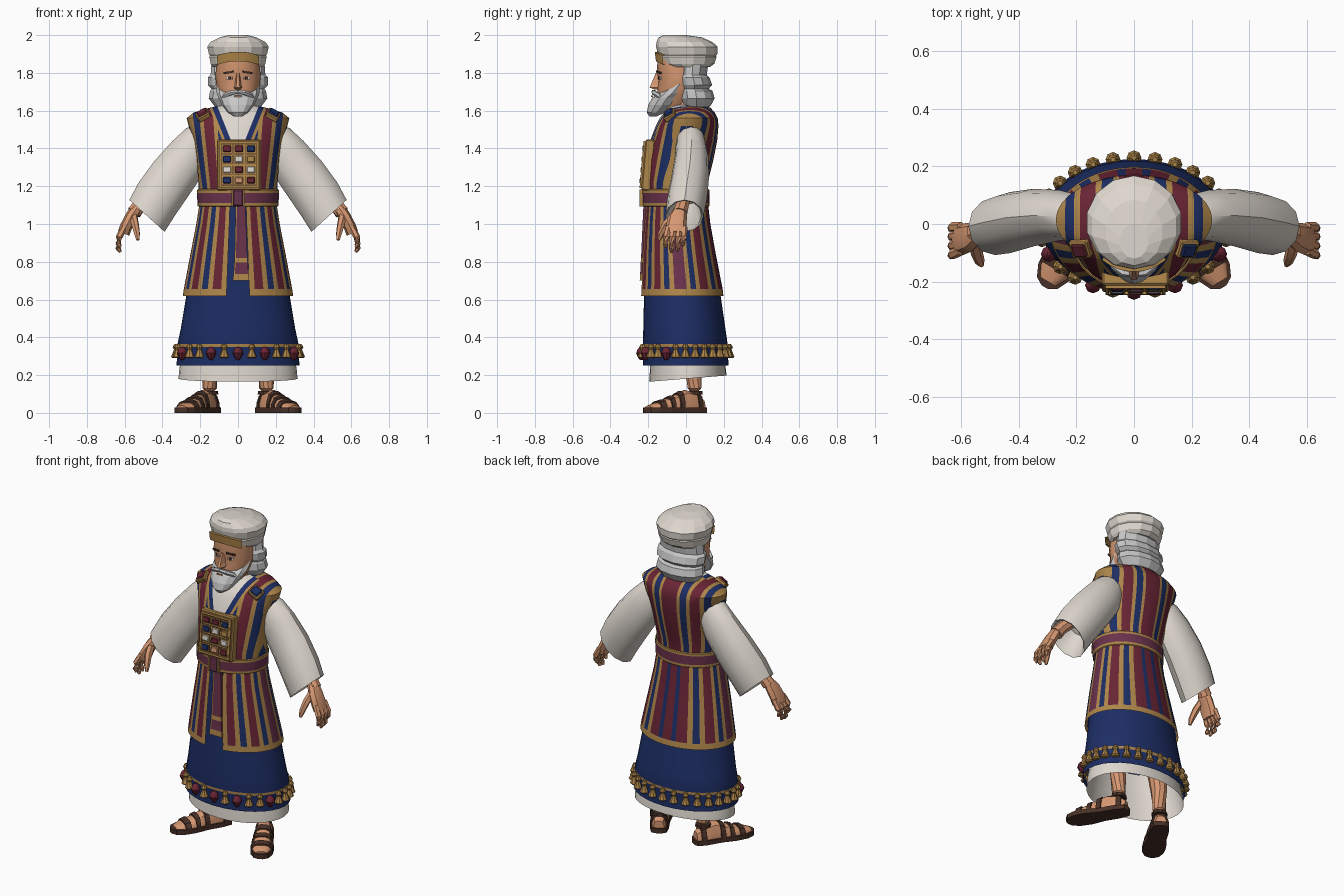
import bpy, bmesh, math
from mathutils import Vector as V, Matrix

if "Cube" in bpy.data.objects:
    bpy.data.objects.remove(bpy.data.objects["Cube"])

def mat(name, r, g, b):
    m = bpy.data.materials.new(name)
    m.diffuse_color = (r, g, b, 1)
    m.use_nodes = True
    m.node_tree.nodes["Principled BSDF"].inputs["Base Color"].default_value = m.diffuse_color
    return m

COL = dict(W=mat("linen", .73, .68, .62), H=mat("grey_hair", .57, .57, .57),
           S=mat("skin", .67, .31, .165), G=mat("gold", .43, .24, .07),
           B=mat("blue", .012, .027, .13), M=mat("maroon", .14, .018, .035),
           P=mat("purple", .14, .032, .07), D=mat("leather", .065, .03, .02))

def finish(name, bm, keys, rule=None, smooth=True, cuts=()):
    """Cut along planes, colour faces by rule(centre) and make the object."""
    for co, no in cuts:
        bmesh.ops.bisect_plane(bm, geom=bm.verts[:] + bm.edges[:] + bm.faces[:],
                               plane_co=co, plane_no=no, dist=1e-5)
    bmesh.ops.recalc_face_normals(bm, faces=bm.faces[:])
    if rule:
        for f in bm.faces:
            f.material_index = keys.index(rule(f.calc_center_median()))
    me = bpy.data.meshes.new(name)
    bm.to_mesh(me)
    bm.free()
    for k in keys:
        me.materials.append(COL[k])
    ob = bpy.data.objects.new(name, me)
    bpy.context.collection.objects.link(ob)
    if smooth:
        bpy.ops.object.select_all(action='DESELECT')
        ob.select_set(True)
        bpy.context.view_layer.objects.active = ob
        bpy.ops.object.shade_smooth_by_angle(angle=math.radians(35))
    return ob

def skin(name, rings, keys, rule=None, closed=True, caps=True, smooth=True, cuts=()):
    """Join rings of points with quads."""
    bm = bmesh.new()
    vs = [[bm.verts.new(p) for p in r] for r in rings]
    n = len(vs[0])
    for a, b in zip(vs, vs[1:]):
        for i in range(n if closed else n - 1):
            j = (i + 1) % n
            bm.faces.new((a[i], a[j], b[j], b[i]))
    if caps:
        bm.faces.new(vs[0])
        bm.faces.new(vs[-1])
    return finish(name, bm, keys, rule, smooth, cuts)

def loft(name, prof, keys, rule=None, angles=None, n=32, **kw):
    """Horizontal ellipses from (z, half width, front y, back y); angle 0 is the front."""
    angles = angles or [2 * math.pi * i / n for i in range(n)]
    rings = [[V((rx * math.sin(a), (y0 + y1) / 2 - (y1 - y0) / 2 * math.cos(a), z))
              for a in angles] for z, rx, y0, y1 in prof]
    return skin(name, rings, keys, rule, **kw)

def tube(name, pts, key, n=8, **kw):
    """Round tube along (x, y, z, radius) points."""
    rings = []
    for i, p in enumerate(pts):
        d = V(pts[min(i + 1, len(pts) - 1)][:3]) - V(pts[max(i - 1, 0)][:3])
        q = d.to_track_quat('Z', 'Y')
        rings.append([V(p[:3]) + q @ V((p[3] * math.cos(t), p[3] * math.sin(t), 0))
                      for t in (2 * math.pi * k / n for k in range(n))])
    return skin(name, rings, [key], **kw)

def box(name, c, size, key, rot=(0, 0, 0), bevel=0.0):
    bm = bmesh.new()
    bmesh.ops.create_cube(bm, size=1, matrix=Matrix.Diagonal((*size, 1)))
    if bevel:
        bmesh.ops.bevel(bm, geom=bm.edges[:], offset=bevel, segments=1, affect='EDGES')
    ob = finish(name, bm, [key], smooth=False)
    ob.location, ob.rotation_euler = c, rot
    return ob

# --- under-robe hem (a little higher at the back) and blue robe
hem = loft("linen_hem", [(.17, .315, -.195, .215), (.24, .31, -.19, .21), (.45, .26, -.18, .18)], ["W"], caps=False)
for v in hem.data.vertices:
    if v.co.z < .2:
        v.co.z += .08 * (v.co.y + .195) - .005
loft("blue_robe", [(.252, .326, -.228, .226), (.35, .318, -.226, .218), (.366, .32, -.228, .22),
                   (.45, .302, -.226, .208), (.63, .272, -.222, .182), (.88, .225, -.213, .14),
                   (1.12, .19, -.2, .105)], ["B", "G"],
     lambda c: "G" if .35 < c.z < .366 else "B", caps=False)

# --- bells and pomegranates round the hem
COUNT = 28
for i in range(COUNT):
    a = 2 * math.pi * i / COUNT
    x, y = .328 * math.sin(a), -.003 - .233 * math.cos(a)
    if min(i, COUNT - i) in (0, 2, 5):
        tube("pomegranate", [(x, y, .35, .006), (x, y, .338, .02), (x, y, .316, .028),
                             (x, y, .293, .018), (x, y, .28, .008)], "M")
    else:
        tube("bell", [(x, y, .366, .008), (x, y, .347, .018), (x, y, .335, .011),
                      (x, y, .297, .026), (x, y, .29, .018)], "G")

# --- striped apron skirt, open at the front
stripes = [(6, "G"), (10, "M"), (6, "G"), (8, "B"), (6, "G"), (11, "M"), (6, "G"), (8, "B"), (7, "G"), (17, "P"),
           (6, "G"), (8, "B"), (6, "G"), (14, "M"), (7, "G"), (9, "B"), (7, "G"), (14, "M"), (6, "B"), (6, "M")]
half, cols = [12], []
for w, k in stripes:
    steps = math.ceil(w / 8)
    for _ in range(steps):
        half.append(half[-1] + w / steps)
        cols.append(k)
angles = [math.radians(a) for a in half + [360 - a for a in reversed(half[:-1])]]
apron = [(.62, .292, -.242, .198), (.655, .287, -.24, .194), (.85, .25, -.231, .156),
         (1.0, .221, -.222, .129), (1.12, .202, -.212, .115)]
ob = loft("apron_skirt", apron, ["G", "M", "B", "P"], angles=angles, closed=False, caps=False)
per_row = len(angles) - 1
both = cols + cols[::-1]
for i, p in enumerate(ob.data.polygons):
    p.material_index = "GMBP".index("G" if i < per_row else both[i % per_row])

# --- vest with stripes running over the shoulders and a V neck
BANDS = ((.2, "M"), (.27, "G"), (.42, "B"), (.5, "G"), (.7, "M"), (.78, "G"), (.9, "B"), (.975, "G"))
def vest_rule(c):
    s = abs(c.x) / (1 + .7 * (c.z - 1.2)) / .21
    v = abs(c.x) - .4 * (c.z - 1.35)
    if c.y < 0 and c.z > 1.36:
        for lim, k in ((0, "W"), (.03, "B"), (.046, "G")):
            if v < lim:
                return k
    for lim, k in BANDS:
        if s < lim:
            return k
    return "B" if c.z < 1.5 else "G"
cuts = []
for s in (1, -1):
    cuts += [(V((s * .21 * b, 0, 1.2)), V((s, 0, -.7 * .21 * b))) for b, _ in BANDS]
    cuts += [(V((s * d, 0, 1.35)), V((s, 0, -.4))) for d in (0, .03, .046)]
cuts.append((V((0, 0, 0)), V((0, 1, 0))))
loft("vest", [(1.12, .205, -.212, .11), (1.22, .21, -.222, .115), (1.34, .218, -.212, .145), (1.44, .235, -.19, .165),
              (1.52, .262, -.16, .172), (1.56, .272, -.14, .168), (1.59, .235, -.115, .152),
              (1.615, .15, -.095, .13), (1.63, .08, -.08, .09)], list("WBGMP"), vest_rule, cuts=cuts)

# --- belt, knot and hanging sash
loft("belt", [(1.092, .209, -.224, .121), (1.096, .214, -.229, .125), (1.111, .215, -.23, .125), (1.165, .217, -.232, .125),
              (1.18, .217, -.232, .125), (1.184, .212, -.227, .119)],
     ["P", "G"], lambda c: "P" if 1.111 < c.z < 1.165 else "G", caps=False)
box("belt_knot", (0, -.234, 1.138), (.055, .02, .088), "P", bevel=.006)
for x in (-.03, .03):
    box("knot_edge", (x, -.234, 1.138), (.008, .022, .09), "G")
sash = [(1.11, -.012, .038, -.225), (.82, -.018, .05, -.238), (.795, -.02, .052, -.24),
        (.76, -.022, .054, -.241), (.735, -.024, .056, -.243), (.7, -.028, .06, -.245)]
skin("sash", [[V((a, y, z)), V((a + .007, y, z)), V((b, y, z)), V((b, y + .02, z)), V((a, y + .02, z))] for z, a, b, y in sash],
     ["P", "G"], lambda c: "G" if .795 < c.z < .82 or c.z < .735 or c.x < -.003 else "P", smooth=False)

# --- breastplate with twelve stones
TILT = Matrix.Rotation(-.09, 4, 'X')
def on_plate(x, y, z):
    return V((.005, -.2, 1.312)) + TILT @ V((x, y, z))
R = (-.09, 0, 0)
box("breastplate", on_plate(0, 0, 0), (.232, .05, .27), "G", R, .006)
for x in (-.098, .098):
    box("plate_rim", on_plate(x, -.026, 0), (.012, .018, .24), "G", R)
for z in (-.118, .118):
    box("plate_rim", on_plate(0, -.026, z), (.208, .018, .012), "G", R)
for r, row in enumerate(("MMB", "BWG", "WMW", "BSM")):
    for c, k in enumerate(row):
        x, z = (c - 1) * .063, (1.5 - r) * .056
        box("stone_shadow_gap", on_plate(x, -.025, z), (.056, .004, .049), "D", R)
        box("stone_setting", on_plate(x, -.028, z), (.052, .008, .045), "G", R)
        box("stone", on_plate(x, -.032, z), (.043, .012, .034), k, R, .004)

# --- arms and feet, mirrored
for s in (1, -1):
    side = "right" if s > 0 else "left"
    box("shoulder_setting_" + side, (s * .185, -.085, 1.577), (.072, .066, .03), "G", (.55, s * .5, 0), .005)
    box("shoulder_stone_" + side, (s * .188, -.09, 1.586), (.054, .05, .026), "B" if s > 0 else "M", (.55, s * .5, 0), .006)
    # wide sleeve with a hollow cuff: x, y, z, in-plane radius, y radius
    rows = [(.17, .025, 1.48, .07, .06), (.2, .025, 1.44, .10, .078), (.26, .03, 1.36, .118, .088), (.35, .022, 1.245, .128, .1),
            (.43, .005, 1.132, .13, .106), (.482, -.008, 1.043, .126, .1), (.478, -.008, 1.048, .114, .09), (.42, .005, 1.15, .07, .06)]
    skin("sleeve_" + side, [[V((s * (x + .74 * h * math.cos(t)), y + w * math.sin(t), z + .67 * h * math.cos(t)))
                             for t in (math.pi * k / 6 for k in range(12))] for x, y, z, h, w in rows], ["W"])
    # hand
    tube("wrist_" + side, [(s * .44, 0, 1.18, .04), (s * .52, -.02, 1.1, .036), (s * .55, -.03, 1.06, .04)], "S")
    palm = [(.535, -.03, 1.085, .032), (.565, -.045, 1.04, .05), (.593, -.053, .985, .055), (.605, -.053, .95, .048)]
    skin("palm_" + side, [[V((s * (x + .03 * math.cos(t)), y + w * math.sin(t), z + .012 * math.cos(t)))
                           for t in (math.pi * k / 4 for k in range(8))] for x, y, z, w in palm], ["S"])
    for i, (y, tip) in enumerate(((-.092, .875), (-.064, .85), (-.036, .855), (-.01, .885))):
        tube("finger_" + side, [(s * .6, y, .985, .017), (s * .63, y * 1.14, .93, .018),
                                (s * .634, y * 1.14 - .004, tip + .02, .015), (s * .624, y * 1.1 - .006, tip, .008)], "S", n=6)
    tube("thumb_" + side, [(s * .555, -.06, 1.045, .022), (s * .545, -.105, 1.0, .021),
                           (s * .535, -.132, .95, .017), (s * .53, -.142, .915, .009)], "S", n=6)
    # leg, foot and sandal; the foot is built along y and turned outward
    tube("leg_" + side, [(s * .15, .045, .06, .042), (s * .15, .045, .13, .038), (s * .15, .04, .25, .046), (s * .14, .02, .5, .065)], "S", n=10)
    turn = Matrix.Translation((s * .155, .04, 0)) @ Matrix.Rotation(s * .54, 4, 'Z') @ Matrix.Diagonal((1.03, 1.1, 1, 1))
    foot = [(.05, .03, .07), (.02, .044, .1), (-.05, .045, .12), (-.1, .05, .095), (-.17, .055, .065), (-.22, .05, .05), (-.255, .03, .038)]
    def arch(y, w, h, g=0.0):
        pts = [(1, 0), (.97, .35), (.7, .85), (.3, 1), (-.3, 1), (-.7, .85), (-.97, .35), (-1, 0)]
        return [turn @ V((a * (w + g), y, .025 + b * (h - .025 + g))) for a, b in pts]
    skin("foot_" + side, [arch(*f) for f in foot], ["S"])
    def section(y):
        for (ya, wa, ha), (yb, wb, hb) in zip(foot, foot[1:]):
            if yb <= y <= ya:
                t = (ya - y) / (ya - yb)
                return wa + (wb - wa) * t, ha + (hb - ha) * t
    for y0, y1 in ((.03, .005), (-.075, -.1), (-.128, -.15), (-.18, -.21)):
        skin("sandal_strap_" + side, [arch(y, *section(y), .008) for y in (y0, y1)], ["D"], smooth=False)
    tube("ankle_strap_" + side, [(s * .15, .045, .098, .046), (s * .15, .045, .116, .044)], "D", n=10)
    outline = [(.062, .02), (.05, .043), (0, .052), (-.08, .052), (-.16, .064), (-.22, .06), (-.26, .04), (-.275, .012)]
    loop = [(w, y) for y, w in outline] + [(-w, y) for y, w in reversed(outline)]
    skin("sandal_sole_" + side, [[turn @ V((x, y, z)) for x, y in loop] for z in (0, .028)], ["D"], smooth=False)

# --- head, hair and beard
tube("neck", [(0, .0, 1.56, .085), (0, -.01, 1.63, .075), (0, -.02, 1.7, .07)], "S", n=12)
loft("face", [(1.61, .06, -.14, .0), (1.66, .09, -.15, .05), (1.72, .112, -.152, .07), (1.765, .118, -.146, .08),
              (1.8, .118, -.155, .08), (1.88, .115, -.15, .08)], ["S"], n=16)
loft("hair", [(1.595, .09, .0, .09), (1.625, .125, -.02, .13), (1.665, .155, -.04, .152), (1.705, .148, -.04, .14),
              (1.715, .14, -.035, .12), (1.735, .158, -.045, .138), (1.775, .16, -.05, .125), (1.79, .145, -.045, .11),
              (1.86, .14, -.045, .12)], ["H"], n=12, smooth=False)
loft("beard", [(1.568, .02, -.192, -.16), (1.59, .055, -.208, -.11), (1.63, .086, -.2, -.05), (1.67, .104, -.178, -.02),
               (1.69, .112, -.15, .0), (1.74, .118, -.09, .02)], ["H"], n=12, smooth=False)
skin("nose", [[V((-w, -.13, z)), V((-w * .4, y, z)), V((w * .4, y, z)), V((w, -.13, z))] for z, w, y in
              ((1.712, .022, -.165), (1.722, .027, -.193), (1.74, .02, -.185), (1.8, .013, -.16))], ["S"], smooth=False)
box("mouth", (0, -.18, 1.676), (.036, .008, .007), "S")
for s in (1, -1):
    tube("moustache", [(0, -.174, 1.7, .01), (s * .035, -.17, 1.696, .014), (s * .07, -.145, 1.68, .013), (s * .088, -.12, 1.655, .005)], "H", n=6)
    box("eye_white", (s * .046, -.139, 1.772), (.034, .008, .015), "W", (0, 0, s * .35))
    box("iris", (s * .045, -.143, 1.772), (.015, .006, .016), "D", (0, 0, s * .35))
    box("eyebrow", (s * .05, -.144, 1.803), (.054, .01, .01), "D", (0, s * .15, s * .35))

# --- turban in two wraps, leaning back, with a gold forehead plate
loft("turban_wrap", [(1.83, .138, -.1, .125), (1.848, .148, -.135, .15), (1.885, .156, -.148, .162), (1.9, .148, -.14, .15)],
     ["W"], n=14, smooth=False)
loft("turban_crown", [(1.88, .145, -.14, .15), (1.9, .158, -.15, .166), (1.938, .167, -.158, .168), (1.963, .15, -.157, .14),
                      (1.988, .1, -.145, .085), (2.0, .05, -.12, .0)], ["W"], n=14, smooth=False)
arc = [math.radians(a) for a in range(-42, 43, 12)]
plate = loft("forehead_plate", [(1.85, .156, -.15, .15), (1.85, .163, -.16, .15), (1.9, .166, -.166, .15), (1.9, .156, -.15, .15)],
             ["G"], angles=arc, closed=False, caps=False)
for v in plate.data.vertices:
    v.co.z += .012 - 1.6 * v.co.x ** 2
